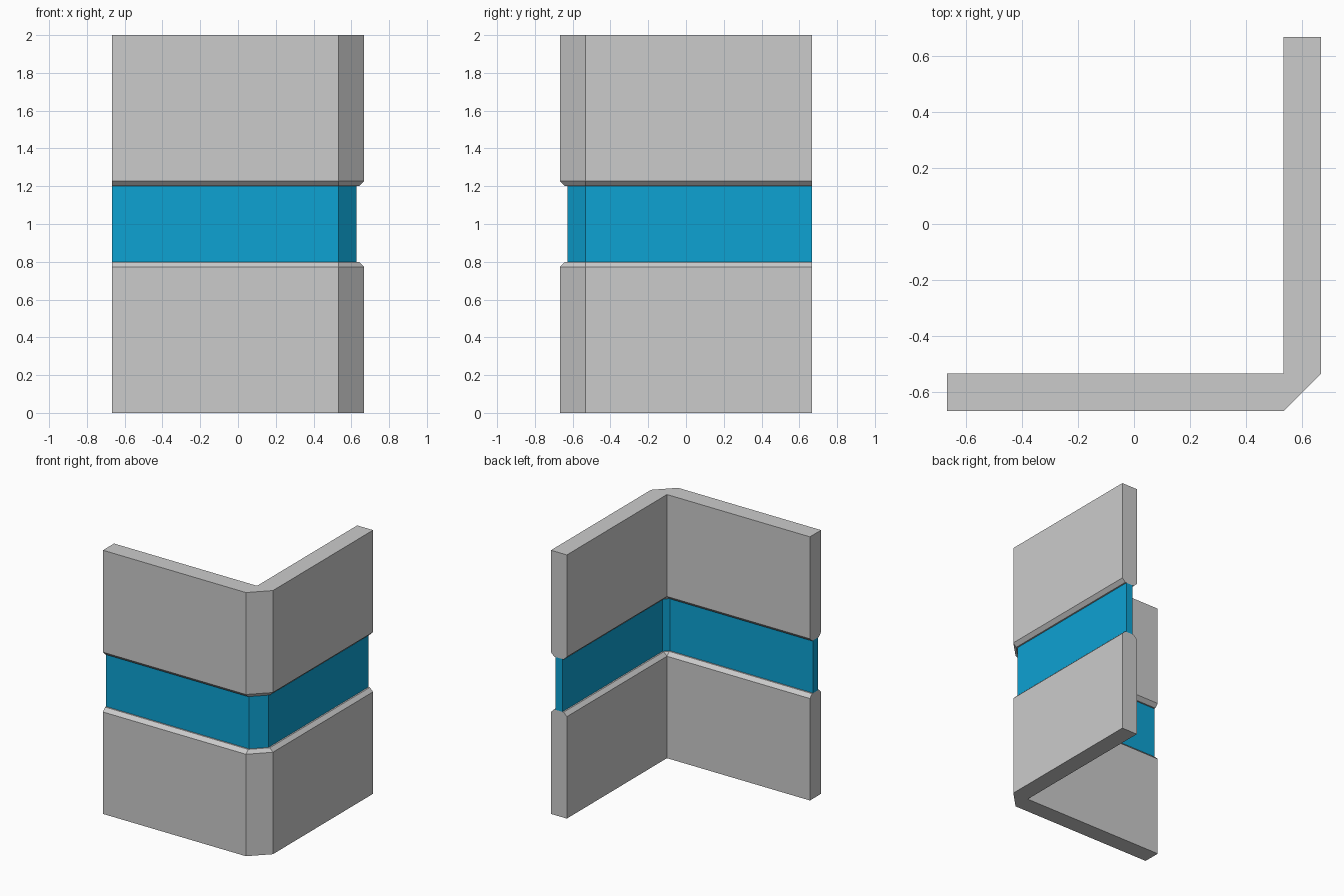
import bpy, bmesh

if "Cube" in bpy.data.objects:
    bpy.data.objects.remove(bpy.data.objects["Cube"])

END = 2 / 3        # outer extent of the wall
C = 0.5333         # corner pivot: inner corner of the wall
T = END - C        # wall thickness


def section(d):
    """L-shaped outline inset by d on both faces, turned about the corner pivot."""
    R, r = T - d, d
    return [(-END, -C - R), (C, -C - R), (C + R, -C), (C + R, END),
            (C + r, END), (C + r, -C), (C, -C - r), (-END, -C - r)]


def loft(name, rings):
    """Stack L outlines given as (z, inset) and skin them into a solid."""
    bm = bmesh.new()
    loops = [[bm.verts.new((x, y, z)) for x, y in section(d)] for z, d in rings]
    for a, b in zip(loops, loops[1:]):
        for i in range(len(a)):
            j = (i + 1) % len(a)
            bm.faces.new((a[i], a[j], b[j], b[i]))
    bm.faces.new(loops[0][::-1])
    bm.faces.new(loops[-1])
    bmesh.ops.remove_doubles(bm, verts=bm.verts[:], dist=1e-4)
    bmesh.ops.recalc_face_normals(bm, faces=bm.faces[:])
    mesh = bpy.data.meshes.new(name)
    bm.to_mesh(mesh)
    bm.free()
    obj = bpy.data.objects.new(name, mesh)
    bpy.context.collection.objects.link(obj)
    return obj


# Lower and upper wall blocks, bevelled where they meet the band
BEVEL = 0.0267
wall = [(0, 0), (0.8 - BEVEL, 0), (0.8, BEVEL)]
loft("lower_wall", wall)
loft("upper_wall", [(2 - z, d) for z, d in reversed(wall)])

# Recessed coloured band
band = loft("band", [(0.8, 0.038), (1.2, 0.038)])
blue = bpy.data.materials.new("blue")
blue.diffuse_color = (0.004, 0.36, 0.65, 1)
blue.use_nodes = True
blue.node_tree.nodes["Principled BSDF"].inputs["Base Color"].default_value = blue.diffuse_color
band.data.materials.append(blue)
